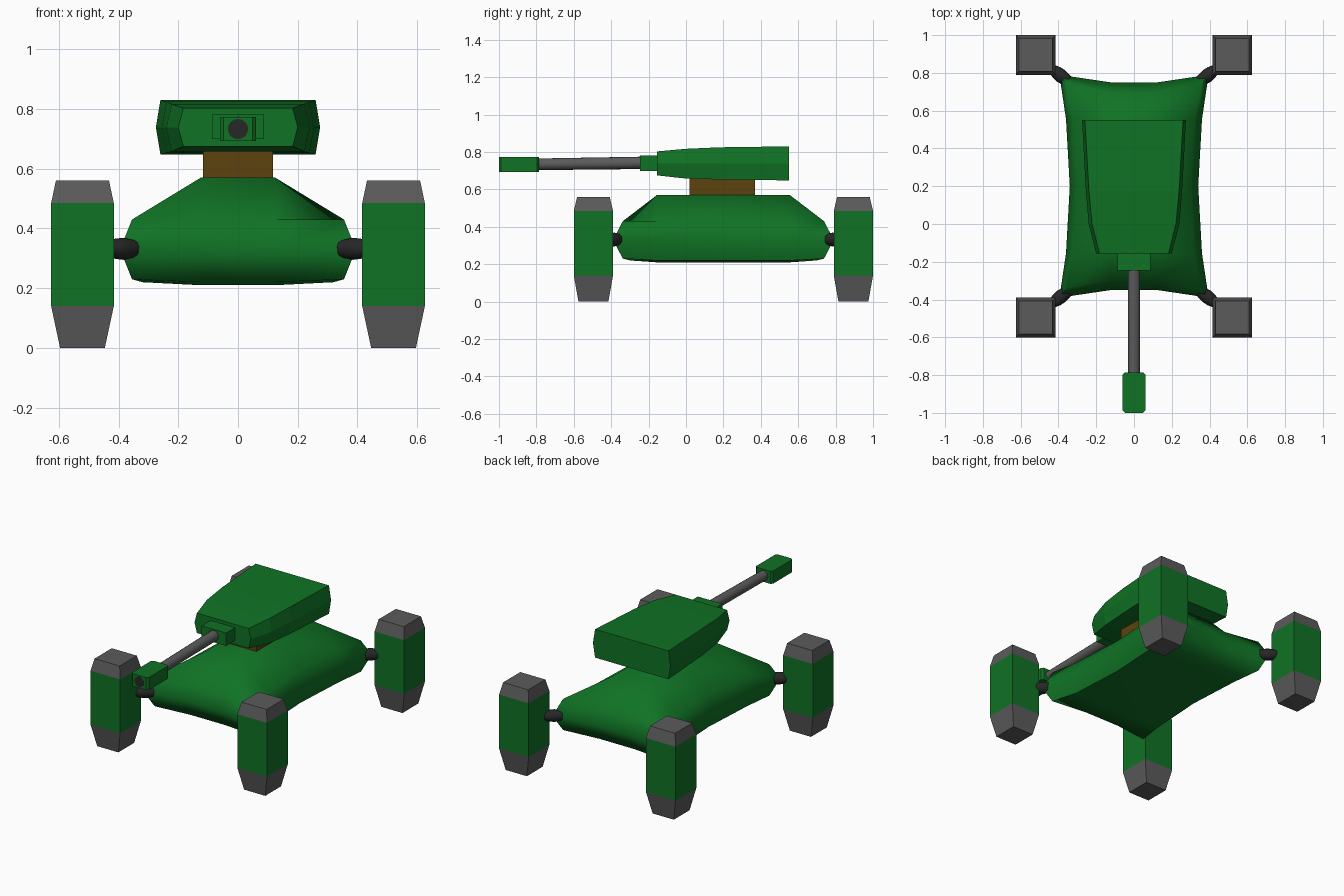
import bpy, bmesh, math
from mathutils import Vector

if "Cube" in bpy.data.objects:
    bpy.data.objects.remove(bpy.data.objects["Cube"])


def material(name, rgb):
    m = bpy.data.materials.new(name)
    m.diffuse_color = (*rgb, 1)
    m.use_nodes = True
    m.node_tree.nodes["Principled BSDF"].inputs["Base Color"].default_value = m.diffuse_color
    return m


GREEN = material("army green", (0.005, 0.17, 0.018))
GREY = material("steel grey", (0.105, 0.105, 0.105))
BROWN = material("brown", (0.11, 0.055, 0.004))
DARK = material("near black", (0.02, 0.02, 0.02))


def finish(bm, name, *mats):
    bmesh.ops.recalc_face_normals(bm, faces=bm.faces)
    me = bpy.data.meshes.new(name)
    bm.to_mesh(me)
    bm.free()
    ob = bpy.data.objects.new(name, me)
    bpy.context.collection.objects.link(ob)
    for m in mats:
        me.materials.append(m)
    return ob


def smooth(ob, angle):
    bpy.ops.object.select_all(action='DESELECT')
    ob.select_set(True)
    bpy.context.view_layer.objects.active = ob
    bpy.ops.object.shade_smooth_by_angle(angle=math.radians(angle))


def loft(name, rings, *mats):
    """Skin a list of closed rings and cap both ends."""
    bm = bmesh.new()
    vs = [[bm.verts.new(p) for p in r] for r in rings]
    n = len(rings[0])
    for a, b in zip(vs, vs[1:]):
        for i in range(n):
            bm.faces.new((a[i], a[(i + 1) % n], b[(i + 1) % n], b[i]))
    bm.faces.new(vs[0])
    bm.faces.new(vs[-1])
    return finish(bm, name, *mats)


def box(name, x, y, z, mat):
    rings = [[(-x, y[0], h), (x, y[0], h), (x, y[1], h), (-x, y[1], h)] for h in z]
    return loft(name, rings, mat)


def tube(name, stations, mat, n=16):
    """Round bar through (point, radius) stations along a straight line."""
    axis = Vector(stations[-1][0]) - Vector(stations[0][0])
    u = axis.cross(Vector((0, 0, 1))).normalized()
    v = axis.cross(u).normalized()
    rings = [[Vector(p) + r * (math.cos(a) * u + math.sin(a) * v)
              for a in (2 * math.pi * k / n for k in range(n))] for p, r in stations]
    ob = loft(name, rings, mat)
    smooth(ob, 50)
    return ob


# Hull: pinched cushion built as a 4 x 5 grid with a bulging waist ring
MID_Y = 0.2
side_x = [0.395, 0.36, 0.34, 0.36, 0.395]
row_y = [-0.59, -0.355, 0, 0.355, 0.59]


def hull_point(i, j, k):
    edge_x, edge_y = i in (0, 3), j in (0, 4)
    inset = 0 if k == 1 else 0.04
    x = side_x[j] - inset if edge_x else 0.125
    y = row_y[j]
    if edge_y:
        y = math.copysign((0.59 if edge_x else 0.55) - inset * 1.3, y)
    if k == 1:
        z = 0.33
    elif k == 2:
        z = 0.43 if edge_x or edge_y else 0.57
    else:
        z = 0.23 if edge_x and edge_y else 0.22 if edge_x or edge_y else 0.21
    return (x if i > 1 else -x, y + MID_Y, z)


bm = bmesh.new()
grid = {(i, j, k): bm.verts.new(hull_point(i, j, k))
        for i in range(4) for j in range(5) for k in range(3)
        if k != 1 or i in (0, 3) or j in (0, 4)}
for k in (0, 2):
    for i in range(3):
        for j in range(4):
            bm.faces.new([grid[q] for q in ((i, j, k), (i + 1, j, k),
                                            (i + 1, j + 1, k), (i, j + 1, k))])
for k in (0, 1):
    for i in range(3):
        for j in (0, 4):
            bm.faces.new([grid[q] for q in ((i, j, k), (i + 1, j, k),
                                            (i + 1, j, k + 1), (i, j, k + 1))])
    for j in range(4):
        for i in (0, 3):
            bm.faces.new([grid[q] for q in ((i, j, k), (i, j + 1, k),
                                            (i, j + 1, k + 1), (i, j, k + 1))])
smooth(finish(bm, "hull", GREEN), 65)

# Four legs with grey tapered ends, each on a dark diagonal joint
for sx, side in ((-1, "left"), (1, "right")):
    for sy, end in ((-1, "front"), (1, "rear")):
        cx, cy = sx * 0.521, MID_Y + sy * 0.695
        rings = [[(cx + a * h, cy + b * w, z) for a, b in ((-1, -1), (1, -1), (1, 1), (-1, 1))]
                 for h, w, z in ((0.075, 0.08, 0), (0.105, 0.105, 0.14),
                                 (0.105, 0.105, 0.485), (0.089, 0.087, 0.56))]
        leg = loft(f"{end}_{side}_leg", rings, GREEN, GREY)
        for f in leg.data.polygons:
            f.material_index = 0 if 0.2 < f.center.z < 0.4 else 1
        spots = ((0.35, 0.555, 0.03), (0.385, 0.583, 0.037),
                 (0.41, 0.603, 0.034), (0.445, 0.631, 0.02))
        tube(f"{end}_{side}_joint",
             [((sx * x, MID_Y + sy * y, 0.332), r) for x, y, r in spots], DARK)

# Turret neck and turret
box("turret_neck", 0.117, (0.02, 0.37), (0.55, 0.67), BROWN)
sections = [(-0.155, 0.2, 0.183, 0.675, 0.803), (0.0, 0.24, 0.222, 0.658, 0.817),
            (0.18, 0.255, 0.239, 0.653, 0.825), (0.55, 0.275, 0.26, 0.648, 0.83)]
loft("turret", [[(-m, y, (lo + hi) / 2), (-e, y, lo), (e, y, lo),
                 (m, y, (lo + hi) / 2), (e, y, hi), (-e, y, hi)]
                for y, m, e, lo, hi in sections], GREEN)

# Gun: mount, barrel, muzzle block and bore
box("gun_mount", 0.087, (-0.245, -0.14), (0.699, 0.782), GREEN)
tube("gun_barrel", [((0, -0.23, 0.742), 0.033), ((0, -0.8, 0.734), 0.031)], GREY)
c = 0.012
outline = [(-0.06, -1 + c), (-0.06 + c, -1), (0.06 - c, -1), (0.06, -1 + c),
           (0.06, -0.785 - c), (0.06 - c, -0.785), (-0.06 + c, -0.785), (-0.06, -0.785 - c)]
loft("muzzle", [[(x, y, z) for x, y in outline] for z in (0.693, 0.774)], GREEN)
tube("bore", [((0, -0.995, 0.733), 0.034), ((0, -1.001, 0.733), 0.034)], DARK)
